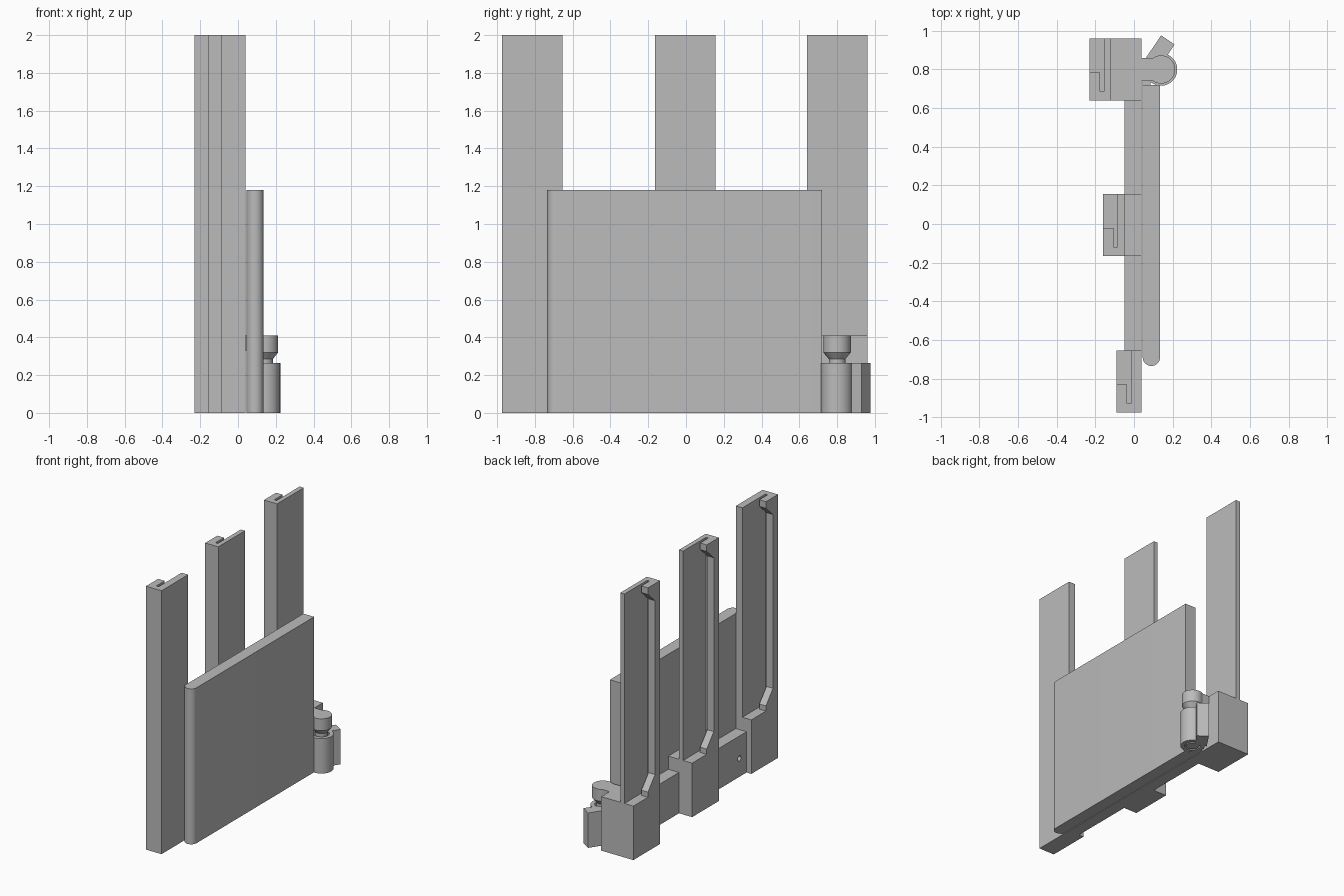
import bpy, bmesh, math
from mathutils import Matrix, Vector

old = bpy.data.objects.get("Cube")
if old:
    bpy.data.objects.remove(old, do_unlink=True)

grey = bpy.data.materials.new("plain grey")
grey.use_nodes = True
grey.diffuse_color = (0.5, 0.5, 0.5, 1)
grey.node_tree.nodes["Principled BSDF"].inputs["Base Color"].default_value = (0.5, 0.5, 0.5, 1)


def prism(name, points, low, high, axis="z", smooth=False):
    """Extrude an outline: (x, y) along z, or (y, z) along x."""
    bm = bmesh.new()
    place = (lambda a, b, t: (a, b, t)) if axis == "z" else (lambda a, b, t: (t, a, b))
    face = bm.faces.new([bm.verts.new(place(a, b, low)) for a, b in points])
    moved = bmesh.ops.extrude_face_region(bm, geom=[face])["geom"]
    step = Vector(place(0, 0, high - low))
    bmesh.ops.translate(bm, vec=step, verts=[v for v in moved if isinstance(v, bmesh.types.BMVert)])
    bmesh.ops.recalc_face_normals(bm, faces=bm.faces)
    return finish(name, bm, smooth)


def finish(name, bm, smooth=False):
    mesh = bpy.data.meshes.new(name)
    bm.to_mesh(mesh)
    bm.free()
    mesh.materials.append(grey)
    obj = bpy.data.objects.new(name, mesh)
    bpy.context.collection.objects.link(obj)
    if smooth:
        bpy.ops.object.select_all(action="DESELECT")
        obj.select_set(True)
        bpy.context.view_layer.objects.active = obj
        bpy.ops.object.shade_smooth_by_angle(angle=math.radians(30))
    return obj


def box(name, x0, x1, y0, y1, z0, z1):
    return prism(name, [(x0, y0), (x1, y0), (x1, y1), (x0, y1)], z0, z1)


def turned(name, profile, centre, sides=48):
    """Spin a closed (radius, z) profile around a vertical axis."""
    bm = bmesh.new()
    rings = [[bm.verts.new((centre[0] + r * math.cos(2 * math.pi * i / sides),
                            centre[1] + r * math.sin(2 * math.pi * i / sides), z))
              for i in range(sides)] for r, z in profile]
    for k, ring in enumerate(rings):
        nxt = rings[(k + 1) % len(rings)]
        for i in range(sides):
            j = (i + 1) % sides
            bm.faces.new((ring[i], ring[j], nxt[j], nxt[i]))
    bmesh.ops.remove_doubles(bm, verts=bm.verts, dist=0.0001)
    bmesh.ops.recalc_face_normals(bm, faces=bm.faces)
    return finish(name, bm, True)


# Three slotted posts, each stepped further back on its base
base_top, post_top, inner = 0.41, 2.0, 0.04
posts = [("front", -0.975, -0.09, inner), ("middle", -0.165, -0.16, -0.05), ("back", 0.64, -0.23, -0.12)]
for label, y, x, slab_face in posts:
    box(label + "_post_base", x, inner, y, y + 0.32, 0, base_top)
    box(label + "_post_slab", x + 0.075, slab_face, y, y + 0.32, base_top, post_top)
    box(label + "_post_web", x + 0.055, x + 0.075, y, y + 0.045, base_top, post_top)
    wide, narrow = y + 0.145, y + 0.06
    prism(label + "_post_lip",
          [(y, base_top), (wide, base_top), (wide, base_top + 0.04), (narrow, base_top + 0.14),
           (narrow, post_top - 0.13), (wide, post_top - 0.05), (wide, post_top), (y, post_top)],
          x, x + 0.055, axis="x")

# Rails joining the bases, one with a small drilled hole
front_rail = box("front_rail", -0.05, inner, -0.655, -0.165, 0, 0.31)
box("back_rail", -0.05, inner, 0.155, 0.64, 0, 0.31)
circle = [(-0.57 + 0.02 * math.cos(a), 0.14 + 0.02 * math.sin(a))
          for a in [i * math.pi / 12 for i in range(24)]]
drill = prism("hole_cutter", circle, -0.1, 0.1, axis="x")
drill.hide_render = True
drill.hide_viewport = True
cut = front_rail.modifiers.new("hole", "BOOLEAN")
cut.operation = "DIFFERENCE"
cut.object = drill

# Swinging panel with a rounded free edge
mid_x, half = 0.09, 0.045
rounded = [(mid_x + half * math.cos(a), -0.69 + half * math.sin(a))
           for a in [math.pi + i * math.pi / 16 for i in range(17)]]
prism("panel", rounded + [(mid_x + half, 0.72), (mid_x - half, 0.72)], 0, 1.18, smooth=True)

# Hinge: sleeve on the panel, pin and knob on the back post
pivot = (0.14, 0.8)
turned("hinge_sleeve", [(0.055, 0), (0.084, 0), (0.084, 0.265), (0.055, 0.265)], pivot)
turned("hinge_pin", [(0, 0), (0.044, 0), (0.044, 0.285), (0.073, 0.32), (0.073, 0.41), (0, 0.41)], pivot)
box("hinge_arm", inner, 0.1, 0.74, 0.86, 0.33, 0.41)
box("sleeve_joint", 0.045, 0.085, 0.715, 0.79, 0, 0.265)

# Angled stop tab beside the sleeve
turn = Matrix.Rotation(math.radians(-34), 2)
corners = [turn @ Vector(c) + Vector((0.136, 0.895))
           for c in [(-0.042, -0.07), (0.042, -0.07), (0.042, 0.07), (-0.042, 0.07)]]
prism("stop_tab", [tuple(c) for c in corners], 0, 0.265)
